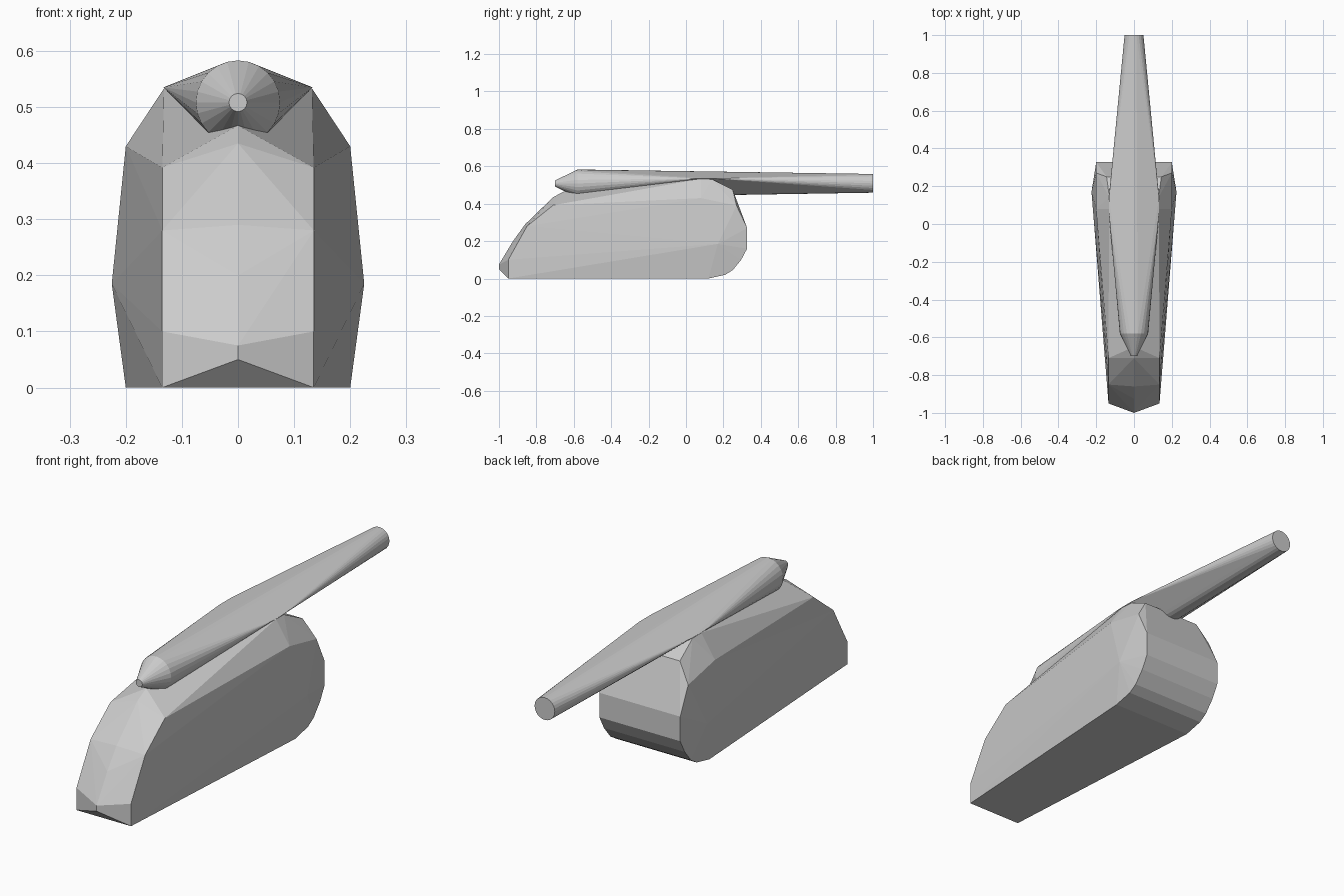
import bpy, bmesh, math

if "Cube" in bpy.data.objects:
    bpy.data.objects.remove(bpy.data.objects["Cube"])

grey = bpy.data.materials.new("light_grey")
grey.diffuse_color = (0.6, 0.6, 0.6, 1)
grey.use_nodes = True
grey.node_tree.nodes["Principled BSDF"].inputs["Base Color"].default_value = grey.diffuse_color


def hull(name, points):
    """Convex faceted solid around a set of points."""
    bm = bmesh.new()
    for p in points:
        bm.verts.new(p)
    res = bmesh.ops.convex_hull(bm, input=bm.verts[:])
    loose = {g for g in res["geom_interior"] + res["geom_unused"]
             if isinstance(g, bmesh.types.BMVert)}
    bmesh.ops.delete(bm, geom=list(loose), context="VERTS")
    bmesh.ops.recalc_face_normals(bm, faces=bm.faces[:])
    bmesh.ops.dissolve_limit(bm, angle_limit=math.radians(1),
                             verts=bm.verts[:], edges=bm.edges[:])
    mesh = bpy.data.meshes.new(name)
    bm.to_mesh(mesh)
    bm.free()
    mesh.materials.append(grey)
    obj = bpy.data.objects.new(name, mesh)
    bpy.context.collection.objects.link(obj)
    return obj


def mirrored(points):
    return [(s * x, y, z) for x, y, z in points for s in (1, -1)]


def ring(y, z, r, n=24):
    return [(r * math.cos(math.tau * i / n), y, z + r * math.sin(math.tau * i / n))
            for i in range(n)]


# Fuselage: nose ridge, cheek edges, widest points and rounded tail
nose = [(0, -1, 0.05), (0, -1, 0.075), (0, -0.925, 0.2), (0, -0.86, 0.29),
        (0, -0.71, 0.435), (0, -0.65, 0.467)]
cheeks = [(0.135, -0.95, 0), (0.135, -0.95, 0.1), (0.135, -0.85, 0.28),
          (0.135, -0.71, 0.392)]
shoulders = [(0.225, 0.17, 0.185), (0.2, 0.08, 0.43), (0.132, 0.08, 0.533),
             (0.13, 0.14, 0.53), (0.145, 0.25, 0.475)]
tail = [(0.2, y, z) for y, z in
        ((0.12, 0), (0.21, 0.02), (0.25, 0.045), (0.295, 0.1),
         (0.327, 0.16), (0.327, 0.27), (0.27, 0.39))]
hull("fuselage", nose + mirrored(cheeks + shoulders + tail))

# Boom: tapered front, flared middle, slim round rear end
flare = mirrored([(0.133, 0.06, 0.535), (0.133, 0.14, 0.535)])
hull("boom", ring(-0.7, 0.508, 0.016) + ring(-0.58, 0.508, 0.075)
     + flare + ring(1, 0.509, 0.05))
